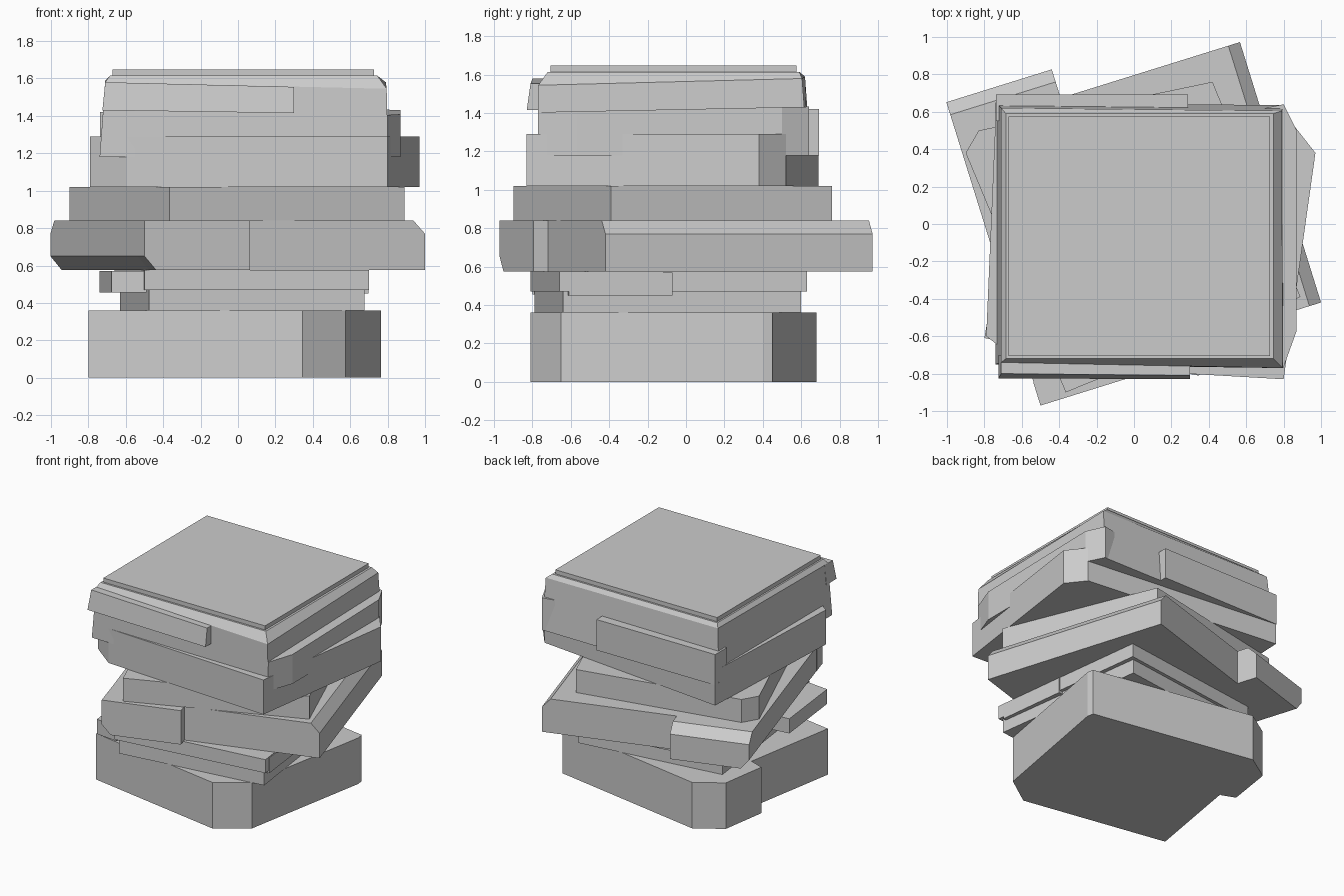
import bpy, bmesh, math


def loft(name, rings):
    """Closed solid through rings of equal point count (counter-clockwise, bottom first)."""
    bm = bmesh.new()
    loops = [[bm.verts.new(p) for p in r] for r in rings]
    n = len(loops[0])
    bm.faces.new(loops[0][::-1])
    bm.faces.new(loops[-1])
    for a, b in zip(loops, loops[1:]):
        for i in range(n):
            j = (i + 1) % n
            bm.faces.new((a[i], a[j], b[j], b[i]))
    bmesh.ops.recalc_face_normals(bm, faces=bm.faces)
    me = bpy.data.meshes.new(name)
    bm.to_mesh(me)
    bm.free()
    ob = bpy.data.objects.new(name, me)
    bpy.context.collection.objects.link(ob)
    return ob


def slab(name, pts, z0, z1):
    return loft(name, [[(x, y, z) for x, y in pts] for z in (z0, z1)])


def rect(x0, x1, y0, y1, z, deg=0):
    """Rectangle ring turned about the z axis."""
    c, s = math.cos(math.radians(deg)), math.sin(math.radians(deg))
    return [(c * x - s * y, s * x + c * y, z)
            for x, y in ((x0, y0), (x1, y0), (x1, y1), (x0, y1))]


# base slab, turned clockwise, with a cut front corner and a raised back-left tab
slab("base_slab", [(-.80, -.61), (.345, -.81), (.575, -.65), (.765, .40),
                   (.755, .45), (-.53, .68), (-.60, .56)], 0, .36)
slab("base_side_tab", [(-.68, .15), (-.50, .20), (-.50, .67), (-.53, .68),
                       (-.73, .55), (-.785, .19)], 0, .36)

# two thin slabs, turned counter-clockwise
slab("thin_slab_lower", [(-.475, -.79), (.675, -.64), (.51, .60), (-.63, .45)], .36, .47)
slab("thin_slab_upper", [(-.50, -.81), (.70, -.66), (.54, .63), (-.66, .47)], .47, .575)
slab("thin_slab_left_tab", [(-.675, -.78), (-.49, -.80), (-.56, -.20), (-.74, -.22)], .455, .57)
slab("thin_slab_right_tab", [(.55, -.63), (.698, -.61), (.635, -.07), (.50, -.09)], .45, .57)

# wide slab with bevelled left underside and bevelled right top edge
T = 17.3
loft("wide_slab", [rect(-.70, .83, -.698, .76, .575, T), rect(-.764, .83, -.698, .76, .65, T),
                   rect(-.764, .83, -.698, .76, .77, T), rect(-.764, .765, -.698, .76, .84, T)])
loft("wide_slab_front_tab", [rect(-.70, -.176, -.778, -.65, .575, T),
                             rect(-.766, -.176, -.778, -.65, .65, T),
                             rect(-.766, -.176, -.778, -.65, .84, T)])
loft("wide_slab_back_tab", [rect(-.70, -.174, .70, .92, .575, T),
                            rect(-.764, -.174, .70, .92, .65, T),
                            rect(-.764, -.174, .70, .92, .77, T),
                            rect(-.764, -.174, .70, .85, .84, T)])

# middle slab, turned furthest
slab("middle_slab", [(-.365, -.90), (.89, -.39), (.42, .76), (-.83, .50), (-.90, .38)], .84, 1.02)

# slab below the cap, turned clockwise
slab("under_cap_slab", [(-.595, -.75), (.80, -.83), (.97, .38), (.86, .52),
                        (-.735, .69), (-.79, -.60)], 1.02, 1.29)

# cap with tapered sides and sloped shoulder
loft("cap_body", [
    [(-.74, -.75, 1.18), (.80, -.77, 1.18), (.80, .635, 1.18), (-.74, .65, 1.18)],
    [(-.71, -.74, 1.58), (.795, -.77, 1.545), (.79, .605, 1.58), (-.71, .62, 1.59)],
    rect(-.685, .745, -.72, .59, 1.615)])
loft("cap_lid", [rect(-.672, .728, -.705, .575, z) for z in (1.60, 1.647)])
# overlapping strips on the cap sides
loft("cap_front_strip", [
    [(-.725, -.825, 1.43), (.30, -.83, 1.415), (.30, -.70, 1.415), (-.725, -.70, 1.43)],
    [(-.71, -.80, 1.58), (.30, -.81, 1.555), (.30, -.70, 1.555), (-.71, -.70, 1.58)]])
loft("cap_right_strip", [
    [(x, y, z + .02 * (y + .77) * k) for x, y in
     ((.70, -.76), (.80, -.765), (.87, -.57), (.87, .50), (.80, .64), (.70, .62))]
    for z, k in ((1.18, 0), (1.405, 1))])
loft("cap_back_strip", [rect(-.738, .29, .55, .693, z) for z in (1.18, 1.42)])
